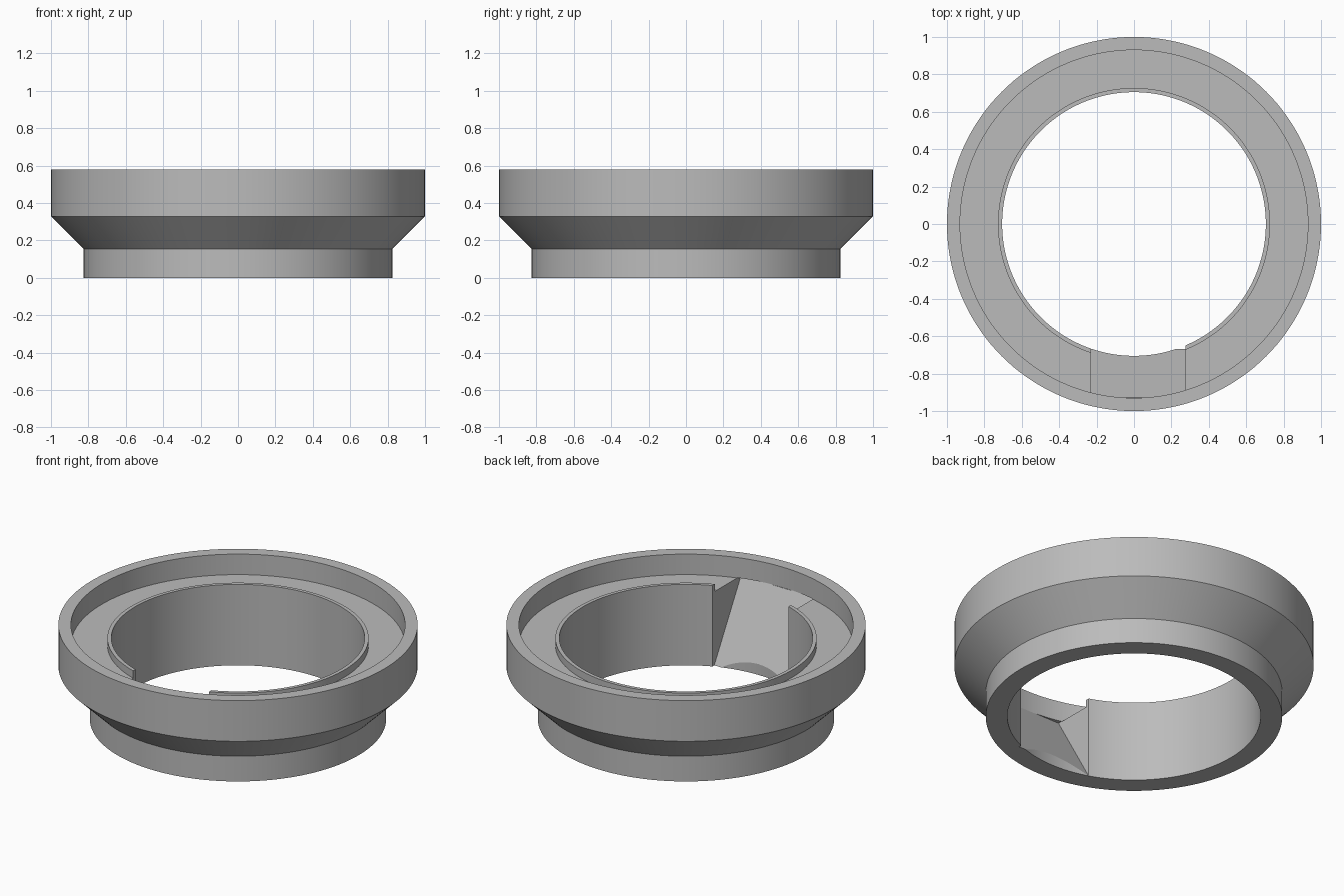
import bpy, bmesh, math

SEGMENTS = 144
FLOOR = 0.452

default_cube = bpy.data.objects.get("Cube")
if default_cube:
    bpy.data.objects.remove(default_cube, do_unlink=True)

grey = bpy.data.materials.new("plain grey")
grey.use_nodes = True
colour = (0.5, 0.5, 0.5, 1)
grey.diffuse_color = colour
grey.node_tree.nodes["Principled BSDF"].inputs["Base Color"].default_value = colour


def make_object(name, bm):
    bmesh.ops.recalc_face_normals(bm, faces=bm.faces)
    mesh = bpy.data.meshes.new(name)
    bm.to_mesh(mesh)
    bm.free()
    mesh.materials.append(grey)
    obj = bpy.data.objects.new(name, mesh)
    bpy.context.collection.objects.link(obj)
    return obj


def lathe(name, profile):
    """Closed (radius, height) profile turned around z."""
    bm = bmesh.new()
    rings = []
    for i in range(SEGMENTS):
        a = 2 * math.pi * i / SEGMENTS
        rings.append([bm.verts.new((r * math.cos(a), r * math.sin(a), z)) for r, z in profile])
    n = len(profile)
    for i in range(SEGMENTS):
        here, there = rings[i], rings[(i + 1) % SEGMENTS]
        for j in range(n):
            k = (j + 1) % n
            bm.faces.new((here[j], there[j], there[k], here[k]))
    return make_object(name, bm)


def prism(name, profile, x0, x1):
    """Closed (y, z) profile extruded along x."""
    bm = bmesh.new()
    face = bm.faces.new([bm.verts.new((x0, y, z)) for y, z in profile])
    result = bmesh.ops.extrude_face_region(bm, geom=[face])
    moved = [v for v in result["geom"] if isinstance(v, bmesh.types.BMVert)]
    bmesh.ops.translate(bm, verts=moved, vec=(x1 - x0, 0, 0))
    return make_object(name, bm)


# Stepped ring: neck, flared cone, outer wall, recessed floor, inner lip
ring = lathe("funnel_ring", [
    (0.705, 0), (0.825, 0), (0.825, 0.155), (1.0, 0.328), (1.0, 0.578),
    (0.93, 0.578), (0.93, FLOOR), (0.727, FLOOR), (0.727, 0.497), (0.705, 0.497),
])

# Sloping chute cut through the inner wall, undercutting the outer wall slightly
top = FLOOR + 0.002
cutter = prism("chute_cutter", [
    (-0.667, -0.1), (-0.667, 0), (-0.928, top), (-0.8, top),
    (-0.8, 0.55), (-0.5, 0.55), (-0.5, -0.1),
], -0.23, 0.275)
cutter.hide_render = True

cut = ring.modifiers.new("chute", "BOOLEAN")
cut.operation = "DIFFERENCE"
cut.solver = "EXACT"
cut.object = cutter

bpy.ops.object.select_all(action="DESELECT")
ring.select_set(True)
bpy.context.view_layer.objects.active = ring
bpy.ops.object.modifier_apply(modifier=cut.name)
bpy.data.objects.remove(cutter, do_unlink=True)
bpy.ops.object.shade_smooth_by_angle(angle=math.radians(25))
